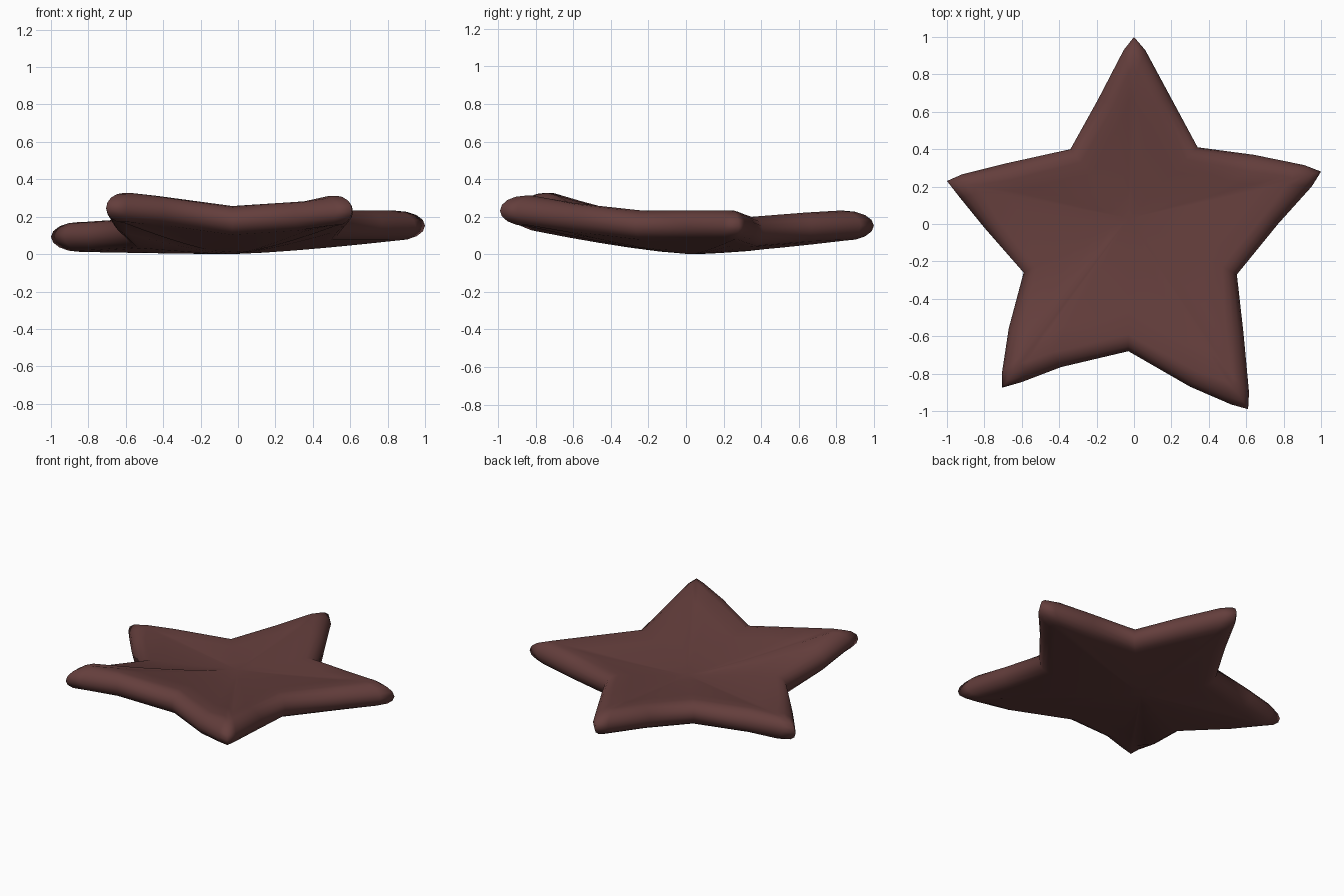
import bpy, bmesh, math
from mathutils import Vector

if "Cube" in bpy.data.objects:
    bpy.data.objects.remove(bpy.data.objects["Cube"])

R = 0.08                       # half thickness of the star
C = Vector((-0.03, 0.03, 0.083))  # lowest point of the dished body

# each arm: tip, shoulder before, shoulder after, mid before, mid after, next valley (clockwise from top)
arms = [
    ((0.0, 1.0, .155), (-0.055, .93, .157), (.06, .93, .157), (-.19, .67, .135), (.20, .67, .145), (.34, .41, .122)),
    ((1.0, .28, .155), (.91, .315, .153), (.95, .20, .153), (.64, .37, .14), (.77, 0.0, .155), (.55, -.27, .155)),
    ((.61, -.99, .235), (.615, -.90, .23), (.52, -.965, .225), (.585, -.58, .195), (.30, -.87, .205), (-.03, -.68, .18)),
    ((-.705, -.875, .25), (-.60, -.845, .247), (-.705, -.79, .247), (-.39, -.765, .235), (-.67, -.56, .19), (-.59, -.26, .115)),
    ((-1.0, .23, .095), (-.93, .14, .097), (-.92, .265, .10), (-.80, -.02, .10), (-.68, .325, .105), (-.34, .40, .10)),
]

# rim points and where each lands at the end of the rounded edge
rim, inner = [], []
for tip, s1, s2, m1, m2, valley in arms:
    tip, s1, s2, m1, m2, valley = map(Vector, (tip, s1, s2, m1, m2, valley))
    axis = Vector((C.x - tip.x, C.y - tip.y, 0)).normalized()
    side = Vector((-axis.y, axis.x, 0))

    def toward_axis(p, d):
        off = (p - tip).dot(side)
        return p - side * math.copysign(d, off) + axis * 0.035

    def shoulder(p):
        off = (p - tip).dot(side)
        return tip + axis * 0.19 + side * math.copysign(0.022, off)

    rim += [m1, s1, tip, s2, m2, valley]
    inner += [toward_axis(m1, .085), shoulder(s1), tip + axis * .16, shoulder(s2),
              toward_axis(m2, .085), valley + (Vector((C.x, C.y, valley.z)) - valley).normalized() * .09]

bm = bmesh.new()


def ring(fn):
    return [bm.verts.new(fn(a, b)) for a, b in zip(rim, inner)]


def edge_ring(ang):            # rounded edge, quarter-circle steps
    k = 1 - math.cos(ang)
    return ring(lambda a, b: a.lerp(b, k) + Vector((0, 0, R * math.sin(ang))))


def face_ring(s, sign):        # dished top and bottom faces
    def f(a, b):
        p = C.lerp(b, s)
        p.z = C.z + (b.z - C.z) * s ** 1.35 + sign * R
        return p
    return ring(f)


half = math.pi / 2
rings = [face_ring(s, -1) for s in (.2, .4, .6, .8)]
rings += [edge_ring(half * i / 4) for i in range(-4, 5)]
rings += [face_ring(s, 1) for s in (.8, .6, .4, .2)]
n = len(rim)
for lo, hi in zip(rings, rings[1:]):
    for i in range(n):
        j = (i + 1) % n
        bm.faces.new((lo[i], lo[j], hi[j], hi[i]))
for r, sign in ((rings[0], -1), (rings[-1], 1)):
    c = bm.verts.new(C + Vector((0, 0, sign * R)))
    for i in range(n):
        bm.faces.new((r[i], r[(i + 1) % n], c))
bmesh.ops.recalc_face_normals(bm, faces=bm.faces)

# rest on the ground
low = min(v.co.z for v in bm.verts)
for v in bm.verts:
    v.co.z -= low

me = bpy.data.meshes.new("starfish_body")
bm.to_mesh(me)
bm.free()
mat = bpy.data.materials.new("dark reddish brown")
mat.diffuse_color = (0.127, 0.048, 0.045, 1)
mat.use_nodes = True
mat.node_tree.nodes["Principled BSDF"].inputs["Base Color"].default_value = mat.diffuse_color
me.materials.append(mat)
for p in me.polygons:
    p.use_smooth = True
ob = bpy.data.objects.new("starfish_body", me)
bpy.context.collection.objects.link(ob)
